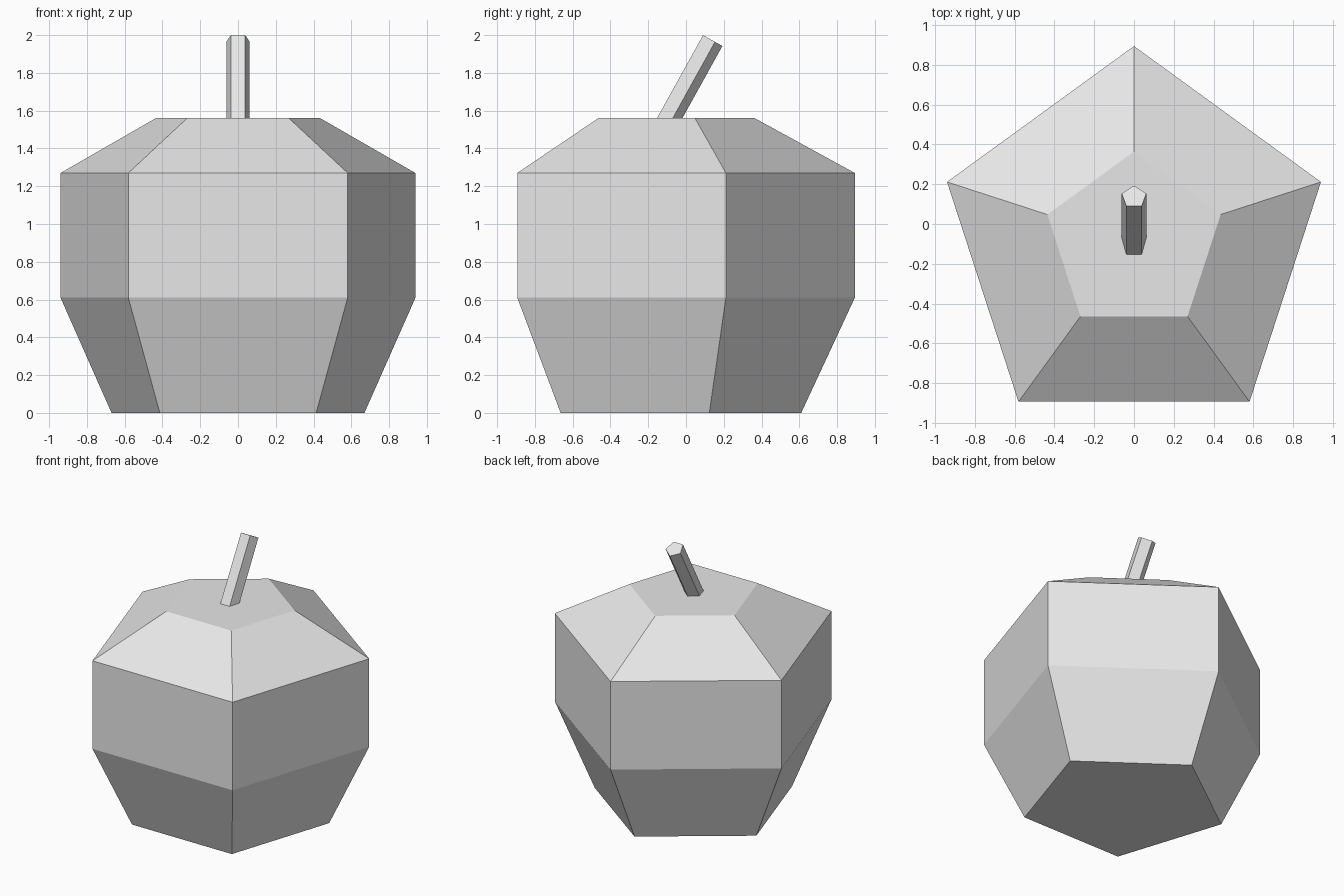
import bpy
import bmesh
from math import radians, sin, cos, pi
from mathutils import Matrix, Vector

cube = bpy.data.objects.get("Cube")
if cube:
    bpy.data.objects.remove(cube, do_unlink=True)

grey = bpy.data.materials.new("light grey")
grey.use_nodes = True
grey.diffuse_color = (0.8, 0.8, 0.8, 1)
grey.node_tree.nodes["Principled BSDF"].inputs["Base Color"].default_value = (0.8, 0.8, 0.8, 1)

SIDES = 5


def lofted_pentagon(name, profile, matrix):
    """Flat-shaded stack of five-sided rings from (radius, height) pairs, corner to +y."""
    bm = bmesh.new()
    rings = []
    for radius, height in profile:
        angles = [pi / 2 + 2 * pi * i / SIDES for i in range(SIDES)]
        rings.append([bm.verts.new((radius * cos(a), radius * sin(a), height)) for a in angles])
    for low, high in zip(rings, rings[1:]):
        for i in range(SIDES):
            j = (i + 1) % SIDES
            bm.faces.new((low[i], low[j], high[j], high[i]))
    bm.faces.new(rings[0][::-1])
    bm.faces.new(rings[-1])
    mesh = bpy.data.meshes.new(name)
    bm.to_mesh(mesh)
    bm.free()
    mesh.transform(matrix)
    mesh.materials.append(grey)
    obj = bpy.data.objects.new(name, mesh)
    bpy.context.collection.objects.link(obj)
    return obj


# Fruit body: tapered base, straight belly, sloped shoulder, flat top
lofted_pentagon("fruit_body",
                [(0.704, 0), (0.988, 0.61), (0.988, 1.27), (0.458, 1.56)],
                Matrix.Translation((0, -0.094, 0)))

# Stem: thin prism leaning to the back, its foot sunk into the top
lean = Matrix.Rotation(radians(-29), 4, "X")
lofted_pentagon("stem", [(0.065, -0.54), (0.065, 0)],
                Matrix.Translation(Vector((0, 0.136, 1.974))) @ lean)
